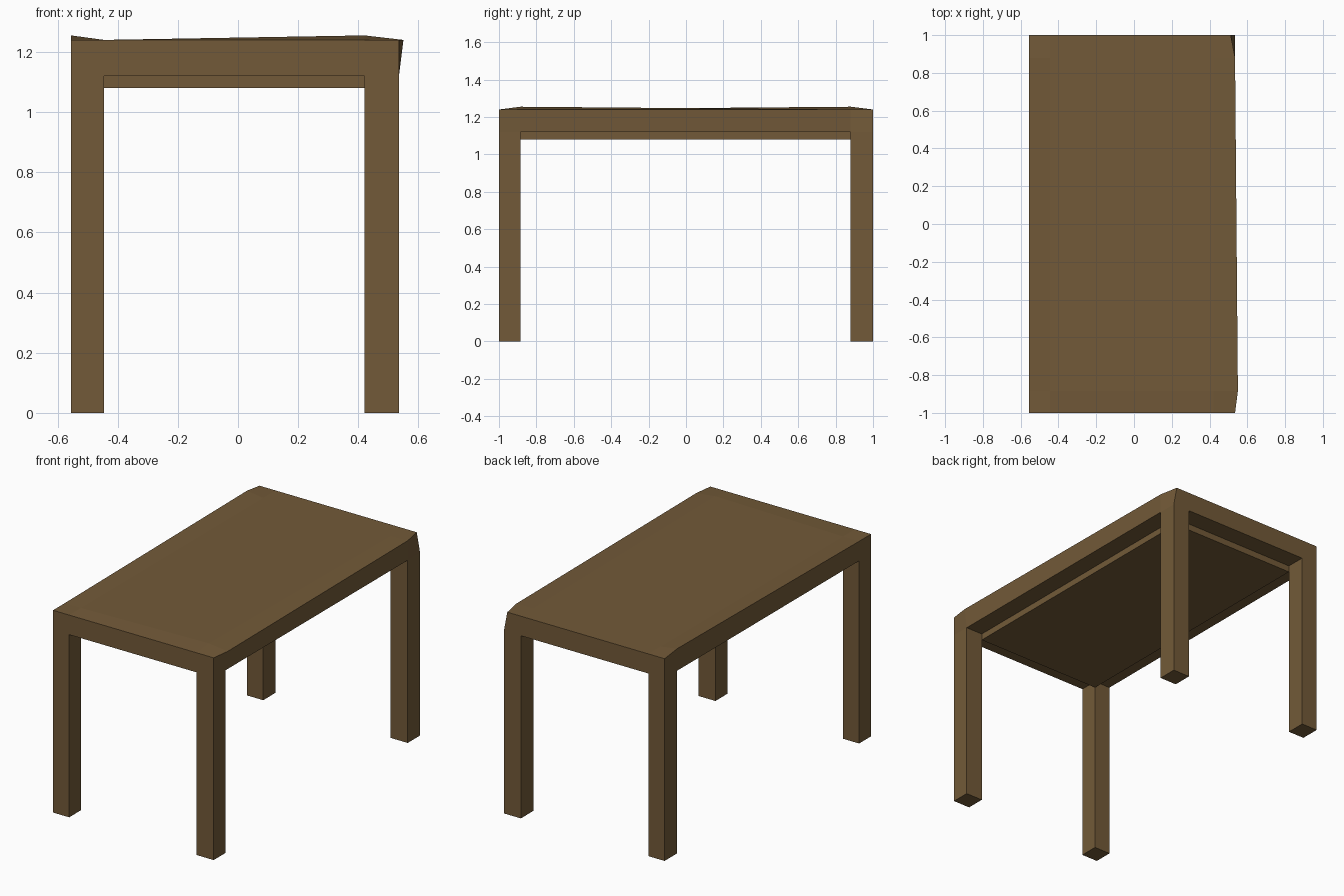
import bpy
import bmesh

if "Cube" in bpy.data.objects:
    bpy.data.objects.remove(bpy.data.objects["Cube"])

XS = [-0.555, -0.445, 0.42, 0.535]
YS = [-1.0, -0.885, 0.88, 1.0]
RIM_Z, TOP_Z, PANEL_Z = 1.12, 1.24, 1.08

bm = bmesh.new()

# Tabletop slab: lower and upper 4 x 4 vertex grids
low = [[bm.verts.new((x, y, RIM_Z)) for y in YS] for x in XS]
top = [[bm.verts.new((x, y, TOP_Z)) for y in YS] for x in XS]

# Warped corners of the worn top
top[0][2].co.z = 1.255
top[2][1].co.z = 1.255
top[3][1].co.x = 0.55
top[3][3].co.x = 0.512

under = {}
for i in range(3):
    for j in range(3):
        ring = [(i, j), (i + 1, j), (i + 1, j + 1), (i, j + 1)]
        bm.faces.new([top[a][b] for a, b in ring])
        under[i, j] = bm.faces.new([low[a][b] for a, b in reversed(ring)])

# Slab sides
rim = ([(i, 0) for i in range(3)] + [(3, j) for j in range(3)]
       + [(i, 3) for i in (3, 2, 1)] + [(0, j) for j in (3, 2, 1)])
for (a, b), (c, d) in zip(rim, rim[1:] + rim[:1]):
    bm.faces.new((low[a][b], low[c][d], top[c][d], top[a][b]))


def pull_down(face, z):
    """Extrude an underside face down to height z."""
    new = bmesh.ops.extrude_discrete_faces(bm, faces=[face])["faces"][0]
    for v in new.verts:
        v.co.z = z


# Legs at the four corners, lowered panel in the middle
for i in (0, 2):
    for j in (0, 2):
        pull_down(under[i, j], 0.0)
pull_down(under[1, 1], PANEL_Z)

bmesh.ops.recalc_face_normals(bm, faces=bm.faces[:])
mesh = bpy.data.meshes.new("table")
bm.to_mesh(mesh)
bm.free()

wood = bpy.data.materials.new("brown wood")
wood.diffuse_color = (0.17, 0.102, 0.04, 1.0)
wood.use_nodes = True
wood.node_tree.nodes["Principled BSDF"].inputs["Base Color"].default_value = wood.diffuse_color
mesh.materials.append(wood)
table = bpy.data.objects.new("table", mesh)
bpy.context.collection.objects.link(table)
